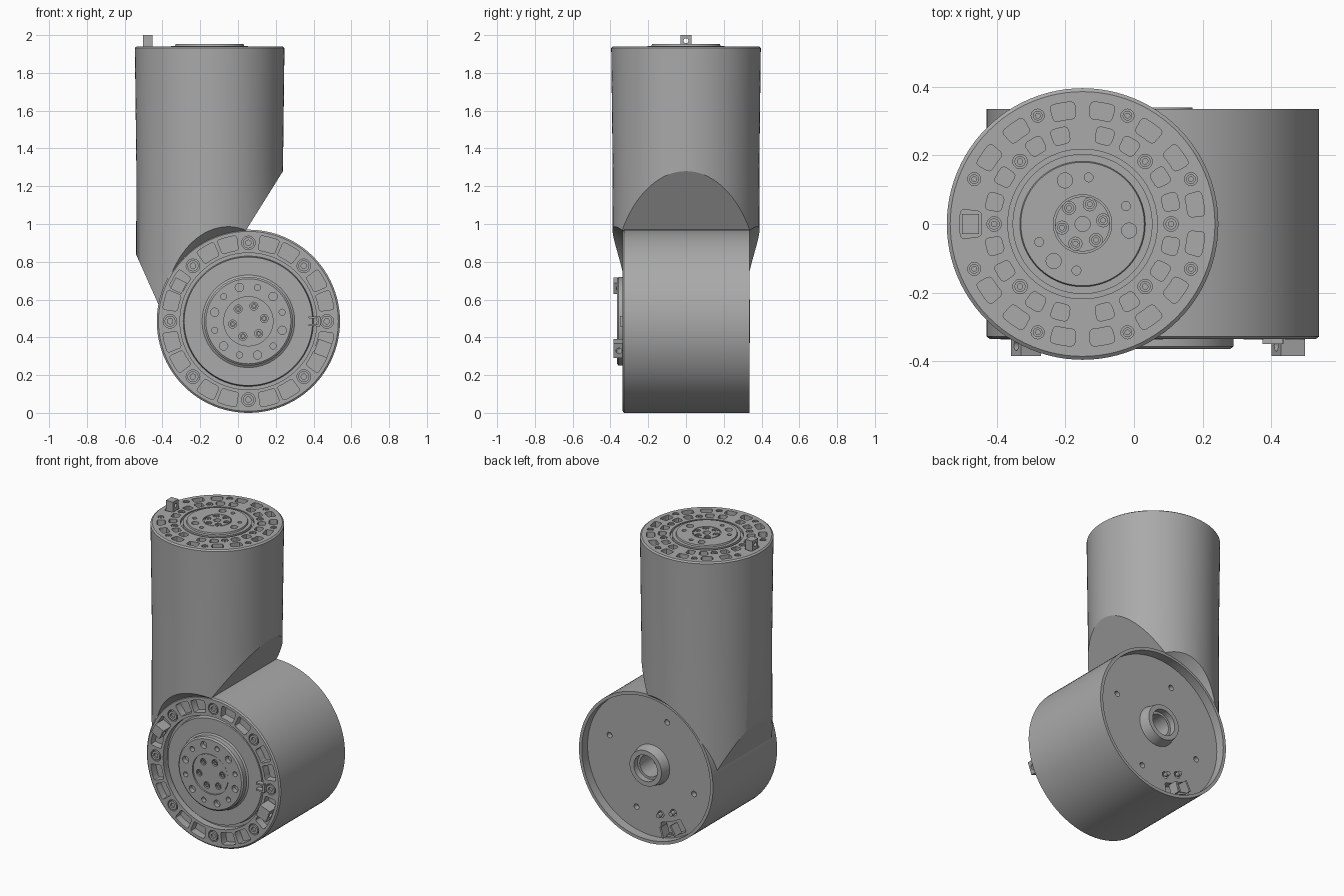
import bpy, bmesh, math
from math import cos, sin, pi, radians
from mathutils import Matrix, Vector

if "Cube" in bpy.data.objects:
    bpy.data.objects.remove(bpy.data.objects["Cube"])

metal = bpy.data.materials.new("satin grey")
metal.use_nodes = True
grey = (0.4, 0.4, 0.4, 1)
metal.diffuse_color = grey
metal.node_tree.nodes["Principled BSDF"].inputs["Base Color"].default_value = grey

# Part frames: local z points out of each flange
DRUM = Matrix.Translation((0.055, 0, 0.485)) @ Matrix.Rotation(pi / 2, 4, "X")
COLUMN = Matrix.Translation((-0.15, 0, 0))


def lathe(bm, profile, n=96, at=(0, 0)):
    """Revolve (radius, height) points about local z."""
    rings = []
    for r, h in profile:
        count = n if r > 0 else 1
        rings.append([bm.verts.new((at[0] + r * cos(2 * pi * i / n),
                                    at[1] + r * sin(2 * pi * i / n), h))
                      for i in range(count)])
    for a, b in zip(rings, rings[1:]):
        for i in range(n):
            j = (i + 1) % n
            quad = [a[i % len(a)], a[j % len(a)], b[j % len(b)], b[i % len(b)]]
            bm.faces.new(list(dict.fromkeys(quad)))


def polar(r, deg):
    return r * cos(radians(deg)), r * sin(radians(deg))


def pin(bm, r, deg, size, low, high, n=20):
    lathe(bm, [(0, low), (size, low), (size, high), (0, high)], n, polar(r, deg))


def screw(bm, r, deg, size, top):
    """Socket-head screw."""
    hole = size * 0.5
    lathe(bm, [(0, top - 0.03), (size, top - 0.03), (size, top), (hole, top),
               (hole, top - 0.012), (0, top - 0.012)], 20, polar(r, deg))


def pocket(bm, r0, r1, deg, span, low, high, steps=4):
    """Curved pocket with rounded corners."""
    angles = [deg - span / 2 + span * i / steps for i in range(steps + 1)]
    outline = [polar(r1, a) for a in angles] + [polar(r0, a) for a in reversed(angles)]
    bottom = [bm.verts.new((x, y, low)) for x, y in outline]
    top = [bm.verts.new((x, y, high)) for x, y in outline]
    bm.faces.new(bottom)
    bm.faces.new(top)
    m = len(outline)
    for i in range(m):
        j = (i + 1) % m
        bm.faces.new([bottom[i], bottom[j], top[j], top[i]])
    corners = [bm.edges.get((bottom[i], top[i])) for i in (0, steps, steps + 1, m - 1)]
    bmesh.ops.bevel(bm, geom=corners, offset=0.011, segments=2, profile=0.5,
                    affect="EDGES")


def box(bm, r, deg, size, low, high):
    move = (Matrix.Rotation(radians(deg), 4, "Z")
            @ Matrix.Translation((r, 0, (low + high) / 2))
            @ Matrix.Diagonal((size[0], size[1], high - low, 1)))
    bmesh.ops.create_cube(bm, size=1, matrix=move)


def finish(bm, name, frame):
    bmesh.ops.recalc_face_normals(bm, faces=bm.faces)
    bm.transform(frame)
    mesh = bpy.data.meshes.new(name)
    bm.to_mesh(mesh)
    bm.free()
    mesh.materials.append(metal)
    obj = bpy.data.objects.new(name, mesh)
    bpy.context.collection.objects.link(obj)
    return obj


def subtract(obj, cutter):
    cutter.hide_render = True
    mod = obj.modifiers.new("cut", "BOOLEAN")
    mod.operation, mod.solver, mod.object = "DIFFERENCE", "EXACT", cutter
    graph = bpy.context.evaluated_depsgraph_get()
    mesh = bpy.data.meshes.new_from_object(obj.evaluated_get(graph))
    obj.modifiers.clear()
    obj.data = mesh
    bpy.data.objects.remove(cutter)


def lug(name, frame, r, deg, size, low, high, hole):
    """Small block with a radial hole."""
    bm = bmesh.new()
    box(bm, r, deg, size, low, high)
    obj = finish(bm, name, frame)
    bm = bmesh.new()
    move = (Matrix.Rotation(radians(deg), 4, "Z")
            @ Matrix.Translation((r, 0, high - 0.03)) @ Matrix.Rotation(pi / 2, 4, "Y"))
    bmesh.ops.create_cone(bm, cap_ends=True, segments=20, radius1=hole, radius2=hole,
                          depth=0.3, matrix=move)
    subtract(obj, finish(bm, name + "_cutter", frame))


# Drum: front face plate, side wall, recessed back and bearing hub
bm = bmesh.new()
lathe(bm, [(0, 0.36), (0.125, 0.36), (0.125, 0.355), (0.13, 0.355), (0.13, 0.365),
           (0.225, 0.365), (0.235, 0.357), (0.235, 0.325), (0.245, 0.318),
           (0.34, 0.318), (0.345, 0.29), (0.362, 0.29), (0.362, 0.335),
           (0.476, 0.335), (0.485, 0.328), (0.485, -0.335), (0.465, -0.335),
           (0.465, -0.275), (0.13, -0.275), (0.115, -0.34), (0.085, -0.34),
           (0.085, -0.3), (0.07, -0.3), (0.07, -0.17), (0, -0.17)])
drum = finish(bm, "drum_housing", DRUM)

# Drum pockets, screw wells and holes
bm = bmesh.new()
for k in range(8):
    for side in (-1, 1):
        pocket(bm, 0.38, 0.458, 45 * k + side * 14.6, 13.2, 0.285, 0.4)
    pin(bm, 0.415, 45 * k, 0.036, 0.31, 0.4)
for k in range(12):
    pin(bm, 0.185, 15 + 30 * k, 0.022 if k % 2 else 0.016, 0.335, 0.4)
for k in range(6):
    pin(bm, 0.085, 10 + 60 * k, 0.021, 0.34, 0.4)
for k in range(4):
    pin(bm, 0.325, 20 + 90 * k, 0.018, -0.3, -0.24)
for deg in (240, 258):
    pin(bm, 0.315, deg, 0.022, -0.3, -0.24)
pocket(bm, 0.365, 0.45, 248, 24, -0.31, -0.22)
subtract(drum, finish(bm, "drum_cutter", DRUM))

# Drum screws
bm = bmesh.new()
for k in range(8):
    screw(bm, 0.415, 45 * k, 0.029, 0.337)
for k in range(6):
    screw(bm, 0.085, 10 + 60 * k, 0.015, 0.357)
for deg in (240, 258):
    screw(bm, -0.315, deg + 180, 0.014, -0.276)
finish(bm, "drum_screws", DRUM)

# Front lugs, cable fork and back bracket
lug("upper_front_lug", DRUM, 0.415, 153, (0.065, 0.065), 0.3, 0.385, 0.014)
lug("lower_front_lug", DRUM, 0.42, -20, (0.075, 0.08), 0.3, 0.385, 0.016)
bm = bmesh.new()
for side in (-1, 1):
    box(bm, 0.35, side * 3.4, (0.06, 0.01), 0.29, 0.35)
box(bm, 0.375, 0, (0.012, 0.04), 0.29, 0.35)
finish(bm, "cable_fork", DRUM)
bm = bmesh.new()
for side in (-1, 1):
    box(bm, 0.41, 248 + side * 6, (0.07, 0.012), -0.335, -0.27)
box(bm, 0.44, 248, (0.012, 0.09), -0.3, -0.27)
finish(bm, "back_bracket", DRUM)

# Column with stepped top cap, sheared on both lower sides
bm = bmesh.new()
lathe(bm, [(0, 0.5), (0.39, 0.5), (0.388, 1.28), (0.396, 1.932), (0.386, 1.94),
           (0.218, 1.94), (0.218, 1.922), (0.204, 1.922), (0.204, 1.943),
           (0.183, 1.943), (0.18, 1.953), (0.085, 1.953), (0.085, 1.946),
           (0.08, 1.946), (0.08, 1.953), (0, 1.953)])
for point, normal in (((0.385, 0, 1.275), (0.28, 0, -0.175)),
                      ((-0.39, 0, 0.84), (-0.28, 0, -0.125))):
    cut = bmesh.ops.bisect_plane(bm, geom=bm.verts[:] + bm.edges[:] + bm.faces[:],
                                 plane_co=Vector(point), plane_no=Vector(normal),
                                 clear_outer=True)
    rim = [e for e in cut["geom_cut"] if isinstance(e, bmesh.types.BMEdge)]
    rim = [e for e in rim if e.is_boundary]
    bmesh.ops.holes_fill(bm, edges=rim, sides=0)
column = finish(bm, "column_housing", COLUMN)

# Clearance around the drum, flaring past both end faces
bm = bmesh.new()
lathe(bm, [(0, -0.5), (0.61, -0.5), (0.48, -0.335), (0.48, 0.335), (0.61, 0.5), (0, 0.5)])
subtract(column, finish(bm, "clearance_cutter", DRUM))

# Column top pockets and holes
bm = bmesh.new()
for k in range(8):
    if k != 4:
        for side in (-1, 1):
            pocket(bm, 0.308, 0.358, 45 * k + side * 9.7, 12, 1.86, 2)
    pin(bm, 0.342, 22.5 + 45 * k, 0.019, 1.92, 2)
    for side in (-1, 1):
        pocket(bm, 0.24, 0.288, 45 * k + side * 14, 11, 1.89, 2)
    if k not in (2, 6):
        pin(bm, 0.258, 45 * k, 0.021, 1.92, 2)
pocket(bm, 0.296, 0.358, 180, 14, 1.89, 2)
for k in range(3):
    pin(bm, 0.137, 112 + 120 * k, 0.022, 1.925, 2)
for deg in (22.5, 82.5, 202.5, 262.5):
    pin(bm, 0.137, deg, 0.013, 1.925, 2)
for k in range(6):
    pin(bm, 0.061, 10 + 60 * k, 0.019, 1.935, 2)
pin(bm, 0, 0, 0.022, 1.92, 2)
subtract(column, finish(bm, "column_cutter", COLUMN))

# Column screws and top lug
bm = bmesh.new()
for k in range(8):
    screw(bm, 0.342, 22.5 + 45 * k, 0.014, 1.938)
    if k not in (2, 6):
        screw(bm, 0.258, 45 * k, 0.016, 1.938)
for k in range(6):
    screw(bm, 0.061, 10 + 60 * k, 0.014, 1.95)
finish(bm, "column_screws", COLUMN)
lug("top_lug", COLUMN, 0.327, 180, (0.05, 0.057), 1.88, 2, 0.013)

# Smooth curved walls, keep edges sharp
bpy.ops.object.select_all(action="DESELECT")
for obj in bpy.context.collection.objects:
    if obj.type == "MESH":
        obj.select_set(True)
        bpy.context.view_layer.objects.active = obj
bpy.ops.object.shade_smooth_by_angle(angle=radians(28))
